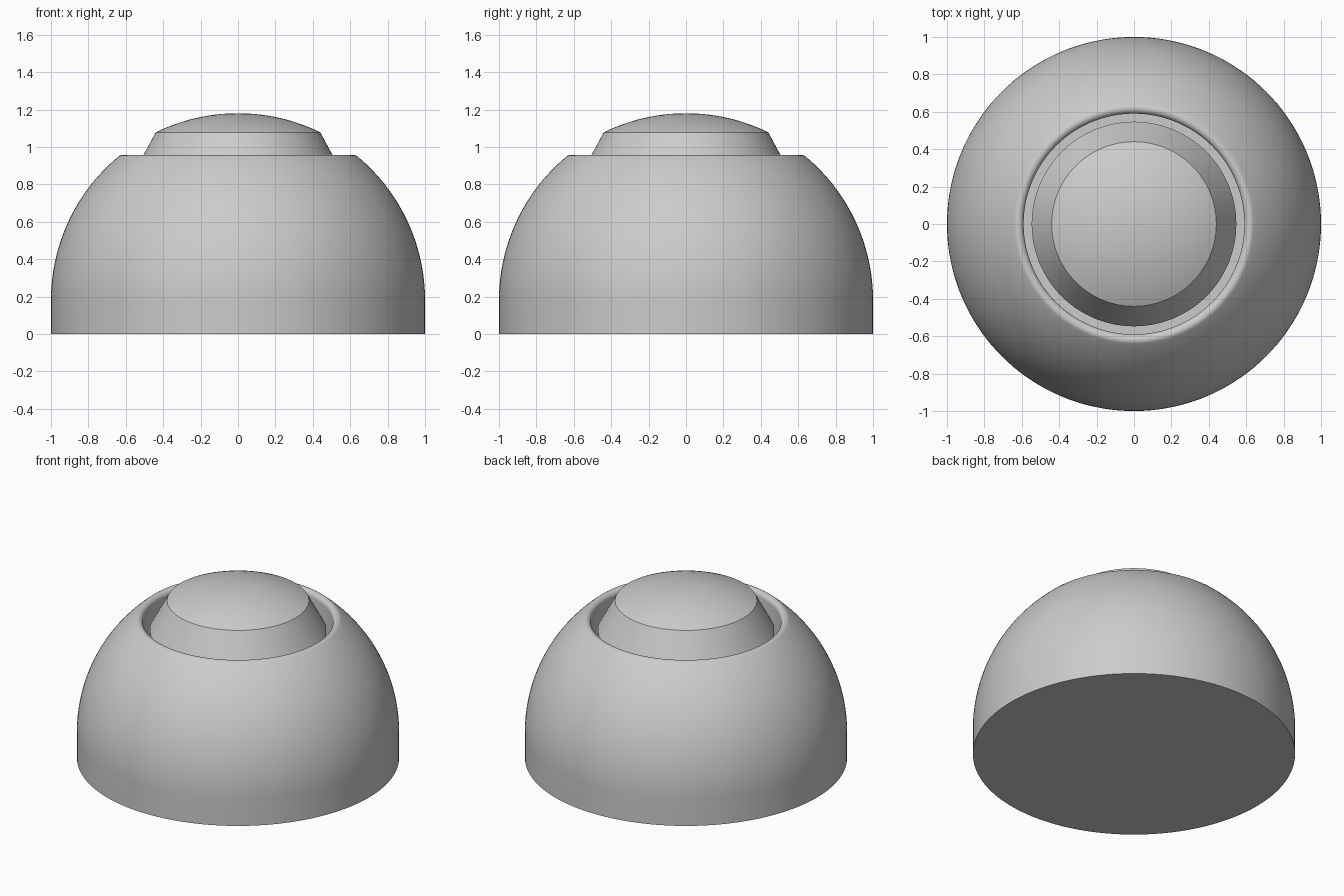
import bpy
import bmesh
from math import acos, atan2, cos, sin, pi, radians, sqrt

if "Cube" in bpy.data.objects:
    bpy.data.objects.remove(bpy.data.objects["Cube"], do_unlink=True)

GREY = (0.6, 0.6, 0.6, 1.0)
grey = bpy.data.materials.new("light grey")
grey.use_nodes = True
grey.diffuse_color = GREY
grey.node_tree.nodes["Principled BSDF"].inputs["Base Color"].default_value = GREY

SPHERE_Z = 0.18     # centre height of the unit sphere shared by shell and cap
WELL_R = 0.59       # recess around the button
WELL_Z = 0.72
FILLET = 0.03       # rounded lip of the recess
BUTTON_R = 0.547
CAP_R = 0.44


def arc(cx, cz, r, start, end, steps):
    """Points of a circular arc in the (radius, height) plane."""
    angles = [start + (end - start) * i / steps for i in range(steps + 1)]
    return [(cx + r * cos(a), cz + r * sin(a)) for a in angles]


def lathe(name, profile, steps=144):
    """Revolve a (radius, height) profile about the z axis."""
    bm = bmesh.new()
    verts = [bm.verts.new((r, 0, z)) for r, z in profile]
    edges = [bm.edges.new(pair) for pair in zip(verts, verts[1:])]
    bmesh.ops.spin(bm, geom=verts + edges, cent=(0, 0, 0), axis=(0, 0, 1),
                   angle=2 * pi, steps=steps, use_merge=True)
    bmesh.ops.remove_doubles(bm, verts=bm.verts[:], dist=1e-5)
    bmesh.ops.recalc_face_normals(bm, faces=bm.faces[:])
    mesh = bpy.data.meshes.new(name)
    bm.to_mesh(mesh)
    bm.free()
    mesh.materials.append(grey)
    obj = bpy.data.objects.new(name, mesh)
    bpy.context.collection.objects.link(obj)
    bpy.ops.object.select_all(action="DESELECT")
    obj.select_set(True)
    bpy.context.view_layer.objects.active = obj
    bpy.ops.object.shade_smooth_by_angle(angle=radians(20))
    return obj


# Domed shell with a short straight skirt, rounded lip and recessed floor
lip_r = WELL_R + FILLET
lip_h = sqrt((1 - FILLET) ** 2 - lip_r ** 2)
tangent = atan2(lip_h, lip_r)
shell = [(0, 0), (1, 0)]
shell += arc(0, SPHERE_Z, 1, 0, tangent, 32)
shell += arc(lip_r, SPHERE_Z + lip_h, FILLET, tangent, pi, 12)[1:]
shell += [(WELL_R, WELL_Z), (0, WELL_Z)]
lathe("domed_shell", shell)

# Button with straight side, sloped shoulder and shallow domed cap
button = [(0, WELL_Z - 0.02), (BUTTON_R, WELL_Z - 0.02), (BUTTON_R, 0.88)]
button += arc(0, SPHERE_Z, 1, acos(CAP_R), pi / 2, 14)
lathe("top_button", button)
